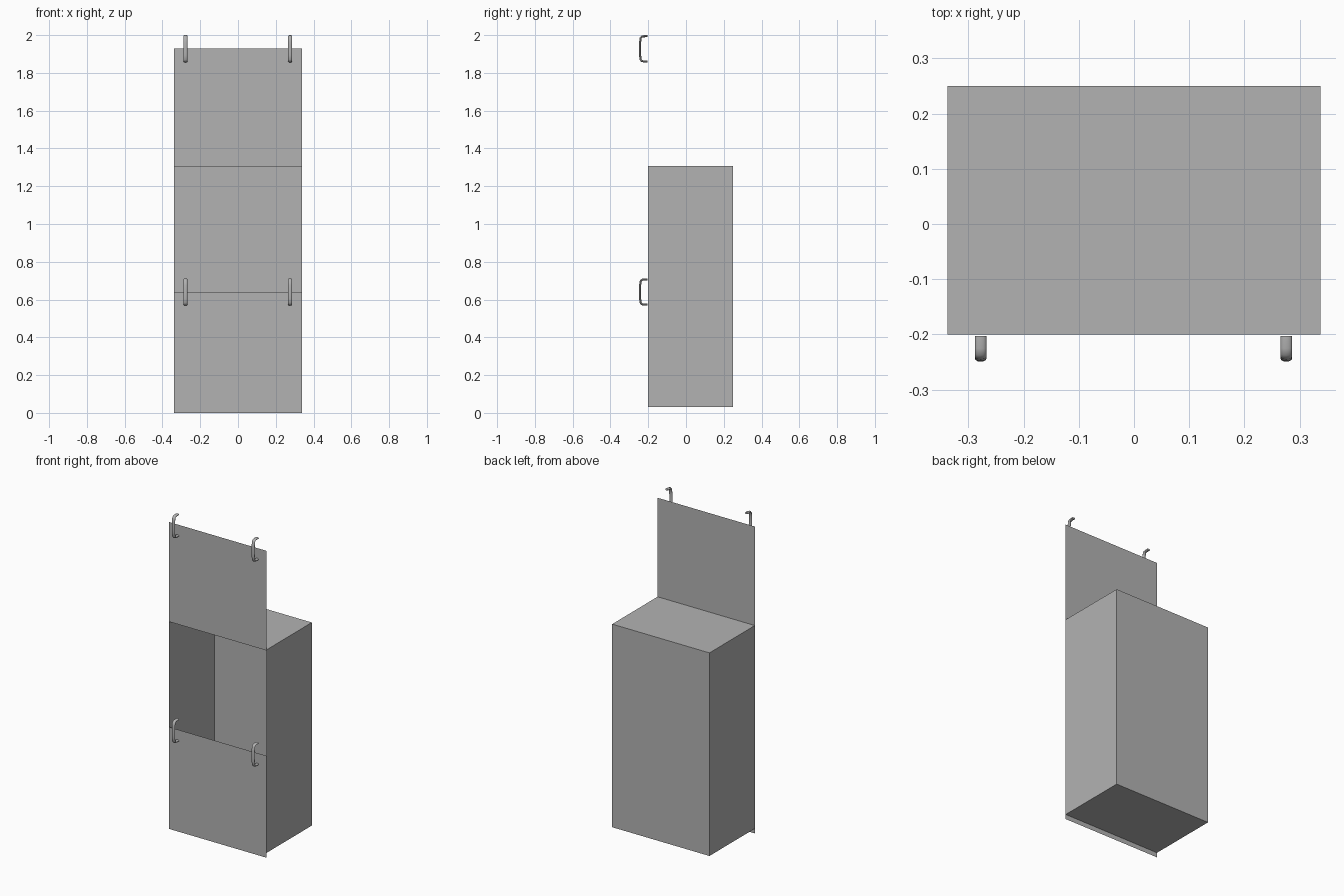
import bpy, bmesh, math
from mathutils import Vector

if "Cube" in bpy.data.objects:
    bpy.data.objects.remove(bpy.data.objects["Cube"])

grey = bpy.data.materials.new("neutral_grey")
grey.diffuse_color = (0.45, 0.45, 0.45, 1)
grey.use_nodes = True
grey.node_tree.nodes["Principled BSDF"].inputs["Base Color"].default_value = grey.diffuse_color

HALF_W, FRONT, BACK = 0.338, -0.20, 0.25


def add_object(name, bm):
    mesh = bpy.data.meshes.new(name)
    bm.to_mesh(mesh)
    bm.free()
    mesh.materials.append(grey)
    obj = bpy.data.objects.new(name, mesh)
    bpy.context.collection.objects.link(obj)
    return obj


# cabinet shell: a thin-walled box with its front face removed
def cabinet(z0, z1):
    bm = bmesh.new()
    bmesh.ops.create_cube(bm, size=1)
    for v in bm.verts:
        v.co = (v.co.x * 2 * HALF_W,
                BACK if v.co.y > 0 else FRONT,
                z1 if v.co.z > 0 else z0)
    bm.normal_update()
    front = [f for f in bm.faces if f.normal.y < -0.9]
    bmesh.ops.delete(bm, geom=front, context='FACES')
    add_object("cabinet_shell", bm)


# flat front panel, a single sheet facing -y
def panel(name, z0, z1):
    bm = bmesh.new()
    bm.faces.new([bm.verts.new((x, FRONT, z)) for x, z in
                  ((-HALF_W, z0), (HALF_W, z0), (HALF_W, z1), (-HALF_W, z1))])
    add_object(name, bm)


# bowed pull handle: oval section swept along a mirrored path in the yz plane
def handle(name, x, z, sides=12, half_x=0.0105, half_t=0.0055):
    half = [(-0.203, 0.067), (-0.225, 0.0665), (-0.235, 0.064),
            (-0.240, 0.057), (-0.2430, 0.035), (-0.2440, 0.015)]
    path = half + [(y, -h) for y, h in reversed(half)]
    pts = [Vector((0, y, h)) for y, h in path]
    bm = bmesh.new()
    rings = []
    for i, p in enumerate(pts):
        t = (pts[min(i + 1, len(pts) - 1)] - pts[max(i - 1, 0)]).normalized()
        n = Vector((0, -t.z, t.y))
        ring = []
        for k in range(sides):
            a = 2 * math.pi * k / sides
            c = p + n * half_t * math.sin(a)
            ring.append(bm.verts.new((x + half_x * math.cos(a), c.y, c.z + z)))
        rings.append(ring)
    for r, s in zip(rings, rings[1:]):
        for k in range(sides):
            j = (k + 1) % sides
            bm.faces.new((r[k], r[j], s[j], s[k]))
    bm.faces.new(rings[0])
    bm.faces.new(rings[-1])
    bmesh.ops.recalc_face_normals(bm, faces=bm.faces)
    obj = add_object(name, bm)
    bpy.ops.object.select_all(action='DESELECT')
    obj.select_set(True)
    bpy.context.view_layer.objects.active = obj
    bpy.ops.object.shade_smooth_by_angle(angle=math.radians(40))


cabinet(0.03, 1.306)
panel("lower_panel", 0.0, 0.64)
panel("raised_panel", 1.302, 1.928)

# a pair of handles on the top edge of each panel
for level, z in (("lower", 0.64), ("raised", 1.9275)):
    for side, x in (("left", -0.278), ("right", 0.276)):
        handle(f"{level}_{side}_handle", x, z)
